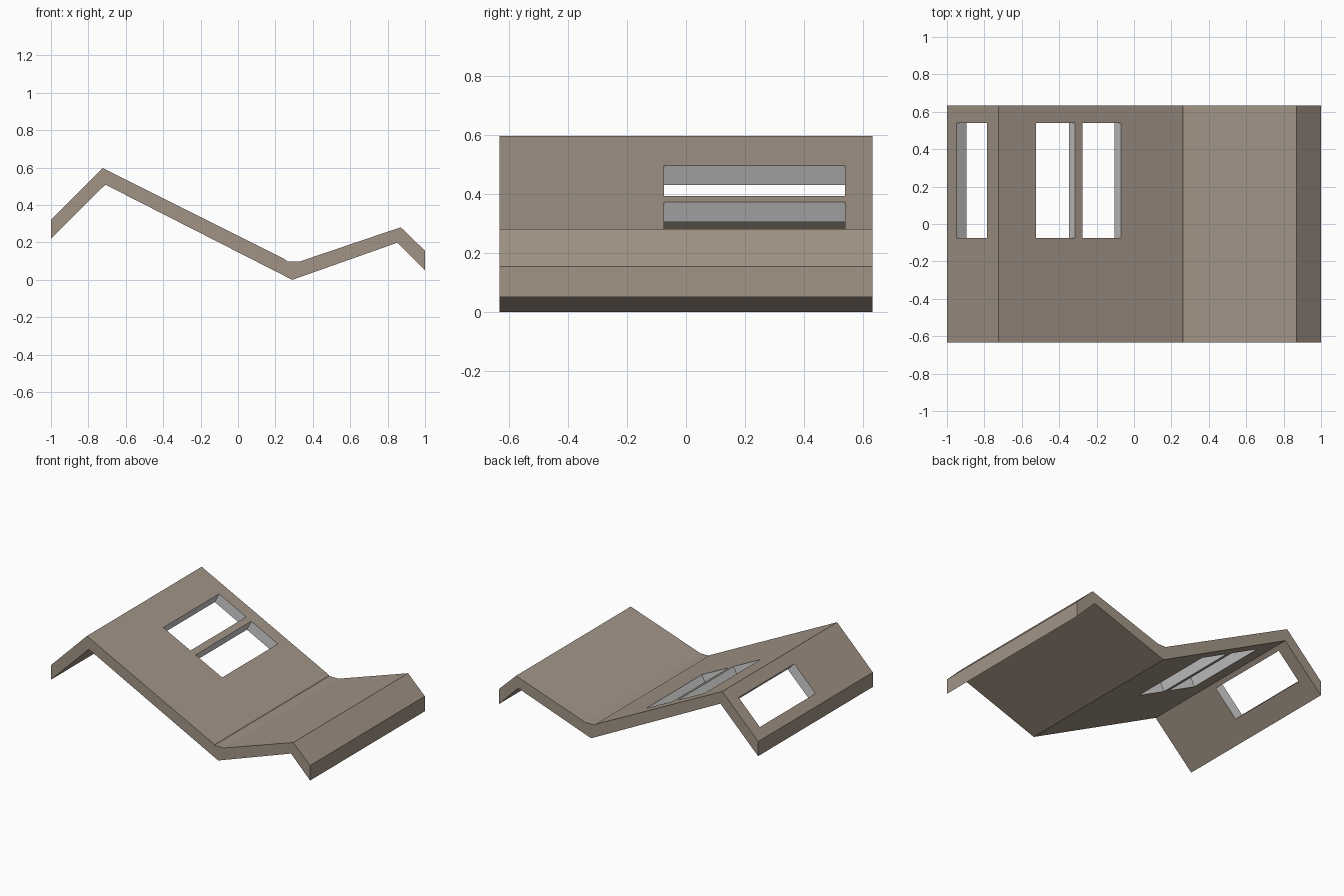
import bpy, bmesh
from mathutils import Vector

if "Cube" in bpy.data.objects:
    bpy.data.objects.remove(bpy.data.objects["Cube"])

HALF_Y = 0.633


def material(name, rgb):
    m = bpy.data.materials.new(name)
    m.diffuse_color = (*rgb, 1.0)
    m.use_nodes = True
    m.node_tree.nodes["Principled BSDF"].inputs["Base Color"].default_value = m.diffuse_color
    return m


TAN = material("warm tan roof", (0.36, 0.296, 0.238))
GREY = material("light grey reveal", (0.65, 0.65, 0.65))


def prism(name, profile, y0, y1, mat_index):
    """Extrude an (x, z) outline along y."""
    bm = bmesh.new()
    face = bm.faces.new([bm.verts.new((x, y0, z)) for x, z in profile])
    ext = bmesh.ops.extrude_face_region(bm, geom=[face])
    verts = [g for g in ext["geom"] if isinstance(g, bmesh.types.BMVert)]
    bmesh.ops.translate(bm, verts=verts, vec=(0, y1 - y0, 0))
    bmesh.ops.recalc_face_normals(bm, faces=bm.faces)
    for f in bm.faces:
        f.material_index = mat_index
    me = bpy.data.meshes.new(name)
    bm.to_mesh(me)
    bm.free()
    me.materials.append(TAN)
    me.materials.append(GREY)
    ob = bpy.data.objects.new(name, me)
    bpy.context.collection.objects.link(ob)
    return ob


# Folded roof slab: upper outline left to right, then underside back
left_eave, ridge, valley = (-1, 0.322), (-0.724, 0.598), (0.258, 0.106)
profile = [left_eave, ridge, valley, (0.262, 0.099), (0.333, 0.099),
           (0.87, 0.281), (1, 0.155),
           (1, 0.05), (0.853, 0.199), (0.29, 0.0), (-0.709, 0.509), (-1, 0.22)]
roof = prism("folded_roof", profile, -HALF_Y, HALF_Y, 0)


# Skylight openings, cut square to the slope between two x positions
def skylight(a, b, x0, x1):
    a, b = Vector(a), Vector(b)
    d = (b - a).normalized()
    n = Vector((-d.y, d.x))
    p, q = (a + (b - a) * ((x - a.x) / (b.x - a.x)) for x in (x0, x1))
    outline = [p + n * 0.03, q + n * 0.03, q - n * 0.11, p - n * 0.11]
    cutter = prism("skylight_cutter", outline, -0.075, 0.54, 1)
    cutter.hide_render = True
    mod = roof.modifiers.new("skylight", "BOOLEAN")
    mod.operation = "DIFFERENCE"
    mod.solver = "EXACT"
    mod.object = cutter
    bpy.context.view_layer.objects.active = roof
    bpy.ops.object.modifier_apply(modifier=mod.name)
    bpy.data.objects.remove(cutter)


skylight(left_eave, ridge, -0.948, -0.785)
skylight(ridge, valley, -0.524, -0.315)
skylight(ridge, valley, -0.275, -0.07)
